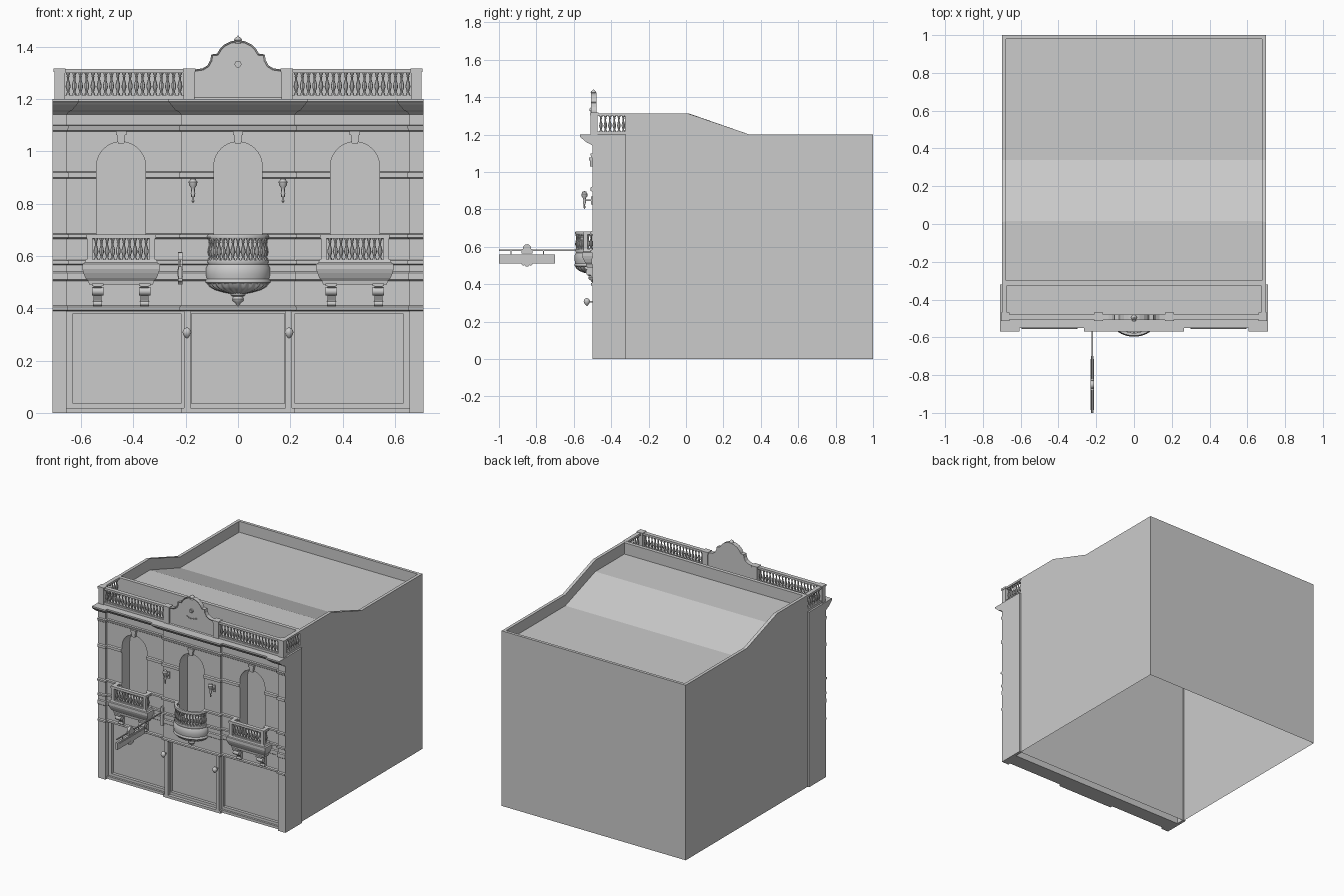
import bpy, bmesh, math
from math import pi, cos, sin

if "Cube" in bpy.data.objects:
    bpy.data.objects.remove(bpy.data.objects["Cube"])

def mesh(name, verts, faces, smooth=False):
    bm = bmesh.new()
    vs = [bm.verts.new(v) for v in verts]
    for f in faces:
        bm.faces.new([vs[i] for i in f])
    bmesh.ops.remove_doubles(bm, verts=bm.verts, dist=1e-5)
    bmesh.ops.recalc_face_normals(bm, faces=bm.faces)
    me = bpy.data.meshes.new(name)
    bm.to_mesh(me)
    bm.free()
    ob = bpy.data.objects.new(name, me)
    bpy.context.collection.objects.link(ob)
    if smooth:
        bpy.ops.object.select_all(action='DESELECT')
        ob.select_set(True)
        bpy.context.view_layer.objects.active = ob
        bpy.ops.object.shade_smooth_by_angle(angle=math.radians(40))
    return ob

def loft(name, rings, caps=True, closed=True, smooth=False):
    n = len(rings[0])
    faces = [(r*n+i, r*n+(i+1) % n, (r+1)*n+(i+1) % n, (r+1)*n+i)
             for r in range(len(rings)-1) for i in range(n if closed else n-1)]
    if caps:
        faces += [tuple(range(n)), tuple(range((len(rings)-1)*n, len(rings)*n))]
    return mesh(name, [v for r in rings for v in r], faces, smooth)

def box(name, x0, x1, y0, y1, z0, z1):
    return loft(name, [[(x0, y0, z), (x1, y0, z), (x1, y1, z), (x0, y1, z)] for z in (z0, z1)])

def prism(name, pts, axis, lo, hi, smooth=False):
    put = {'x': lambda a, b, t: (t, a, b), 'y': lambda a, b, t: (a, t, b)}[axis]
    return loft(name, [[put(a, b, t) for a, b in pts] for t in (lo, hi)], smooth=smooth)

def lathe(name, prof, x, y, z=0, seg=12):
    return loft(name, [[(x+r*cos(2*pi*i/seg), y+r*sin(2*pi*i/seg), z+h) for i in range(seg)]
                       for r, h in prof], smooth=True)

def half_lathe(name, prof, y, sy, seg=48, flute=0):
    # half round seen from the front, flattened in y by sy
    def ring(r, z, fl):
        out = []
        for i in range(seg+1):
            a = pi+pi*i/seg
            k = r*(1+fl*cos(24*a))
            out.append((k*cos(a), y+sy*k*sin(a), z))
        return out
    return loft(name, [ring(r, z, flute) for r, z in prof], closed=False, caps=False, smooth=True)

def disc(name, axis, c, r, t, seg=16):
    a, b = (c[1], c[2]) if axis == 'x' else (c[0], c[2])
    m = c[0] if axis == 'x' else c[1]
    pts = [(a+r*cos(2*pi*i/seg), b+r*sin(2*pi*i/seg)) for i in range(seg)]
    return prism(name, pts, axis, m-t, m+t, True)

# main block: open-bottomed shell with parapet and stepped roof
def ring(hx, ys, zs):
    return [(-hx, y, z) for y, z in zip(ys, zs)] + [(hx, y, z) for y, z in zip(ys[::-1], zs[::-1])]
oy, iy = [-.325, .01, .34, 1], [-.3, .015, .34, .98]
top, roof = [1.313, 1.313, 1.2, 1.2], [1.235, 1.235, 1.125, 1.125]
loft("main_block", [ring(.698, oy, [0]*4), ring(.698, oy, top), ring(.677, iy, top), ring(.677, iy, roof)], caps=False)
rv = ring(.677, iy, roof)
mesh("roof", rv, [(i, i+1, 6-i, 7-i) for i in range(3)])

# facade: moulded profile swept along the stepped plan
prof = [(0, 0), (0, .39), (.008, .393), (.008, .405), (0, .41), (0, .505), (.006, .51), (.006, .535), (0, .54),
        (0, .565), (.01, .57), (.01, .582), (0, .585), (0, .665), (.012, .67), (.012, .682), (0, .685),
        (0, .895), (.01, .9), (.01, .918), (0, .922), (0, 1.075), (.007, 1.08), (.012, 1.098), (0, 1.1),
        (0, 1.14), (.012, 1.15), (.03, 1.157), (.055, 1.178), (.062, 1.185), (.068, 1.19), (.068, 1.2)]
half = [(-.71, -.5, 0), (-.655, -.5, 1), (-.655, -.482, 1), (-.218, -.482, -1), (-.218, -.5, -1)]
plan = half + [(-x, y, -s) for x, y, s in half[::-1]]
facade = loft("facade", [[(x+.7*s*o, y-o, z) for o, z in prof] + [(x, -.38, 1.2), (x, -.38, 0)] for x, y, s in plan])

def cut(c):
    m = facade.modifiers.new("cut", 'BOOLEAN')
    m.operation, m.object, m.solver = 'DIFFERENCE', c, 'EXACT'
    bpy.context.view_layer.objects.active = facade
    bpy.ops.object.modifier_apply(modifier=m.name)
    bpy.data.objects.remove(c)

# arched windows and ground-floor panels
for cx, w, back in ((-.447, .094, -.4), (0, .092, -.415), (.447, .094, -.4)):
    arch = [(cx+w*cos(pi*i/20), 1.036-w+w*sin(pi*i/20)) for i in range(21)]
    cut(prism("window_cutter", [(cx-w, .577), (cx+w, .577)] + arch, 'y', -.62, back))
    # keystone with stepped cap
    fy = -.5 if cx == 0 else -.482
    prism("keystone", [(cx-.012, 1.03), (cx+.012, 1.03), (cx+.016, 1.062), (cx-.016, 1.062)], 'y', fy-.014, fy+.01)
    box("keystone_cap", cx-.02, cx+.02, fy-.018, fy+.01, 1.062, 1.078)
for a, b, c, d, y in ((-.655, -.207, -.63, -.217, -.468), (-.182, .182, -.177, .177, -.478), (.207, .655, .217, .63, -.468)):
    cut(box("panel_cutter", a, b, -.62, y, .018, .388))
    cut(box("panel_cutter", c, d, -.62, y+.02, .036, .38))

# side returns and deck behind the balustrade
for s in (-1, 1):
    box("facade_return", *sorted((s*.69, s*.71)), -.382, -.32, 0, 1.2)
box("facade_deck", -.705, .705, -.385, -.32, 1.18, 1.2)

# shared baluster, scaled to height
BAL = [(.8, 0), (.8, .08), (.45, .12), (.55, .2), (1, .36), (.85, .5), (.4, .68), (.4, .78), (.7, .82), (.4, .86), (.8, .92), (.8, 1)]
base_bal = lathe("baluster", [(.0095*r, z) for r, z in BAL], 0, 0, 0, 8)
def baluster(x, y, z, h):
    ob = bpy.data.objects.new("baluster", base_bal.data)
    ob.location, ob.scale = (x, y, z), (1, 1, h)
    bpy.context.collection.objects.link(ob)

# roof balustrade
for s in (-1, 1):
    for z0, z1, e in ((1.2, 1.216, .002), (1.3, 1.314, .004)):
        box("roof_rail", *sorted((s*.2, s*.695)), -.502-e, -.482+e, z0, z1)
        box("side_rail", *sorted((s*(.676-e), s*(.696+e))), -.49, -.322, z0, z1)
    for c, w in ((.682, .02), (.187, .021)):
        box("roof_pier", s*c-w, s*c+w, -.51, -.472, 1.2, 1.308)
        box("roof_pier_cap", s*c-w-.003, s*c+w+.003, -.513, -.469, 1.303, 1.317)
    for i in range(19):
        baluster(s*(.222+.4275*i/18), -.492, 1.214, .088)
    for i in range(6):
        baluster(s*.686, -.455+.024*i, 1.214, .088)

# curved gable with sunk panel and ornament
out = [(.185, 1.2), (.185, 1.3), (.168, 1.312), (.135, 1.317), (.117, 1.328), (.106, 1.348), (.102, 1.37), (.08, 1.373),
       (.07, 1.39), (.052, 1.408), (.028, 1.42), (0, 1.425)]
gable = prism("gable", out + [(-x, z) for x, z in out[-2::-1]], 'y', -.508, -.478)
bm = bmesh.new()
bm.from_mesh(gable.data)
front = [f for f in bm.faces if f.normal.y < -.9]
bmesh.ops.inset_region(bm, faces=front, thickness=.007, depth=0)
bmesh.ops.translate(bm, verts=list({v for f in front for v in f.verts}), vec=(0, .006, 0))
bm.to_mesh(gable.data)
bm.free()
lathe("gable_finial", [(.014, 0), (.009, .006), (.015, .013), (.012, .02), (.004, .026), (0.001, .03)], 0, -.495, 1.412)
disc("gable_boss", 'y', (0, -.504, 1.333), .013, .007)
disc("gable_boss_centre", 'y', (0, -.508, 1.333), .007, .008)
for i in range(-3, 4):
    disc("gable_garland", 'y', (i*.012, -.503, 1.28+.0009*i*i), .005, .004, 8)

# side balconies on scrolled brackets
for cx in (-.447, .447):
    tray = [(.122, .048, .49), (.126, .05, .505), (.136, .058, .515), (.144, .068, .535), (.148, .073, .55),
            (.148, .073, .57), (.14, .068, .574), (.135, .066, .587)]
    loft("balcony_tray", [[(cx-w, -.475, z), (cx-w, -.482-d, z), (cx+w, -.482-d, z), (cx+w, -.475, z)] for w, d, z in tray])
    box("balcony_rail", cx-.133, cx+.133, -.55, -.524, .666, .682)
    for s in (-1, 1):
        box("balcony_side_rail", *sorted((cx+s*.106, cx+s*.133)), -.53, -.478, .666, .682)
        box("balcony_pier", *sorted((cx+s*.109, cx+s*.13)), -.548, -.527, .58, .67)
        baluster(cx+s*.12, -.508, .585, .083)
        bx = cx+s*.09
        bracket = [(-.475, .495), (-.54, .495), (-.54, .483), (-.522, .475), (-.512, .45), (-.5, .43), (-.494, .41), (-.475, .41)]
        prism("balcony_bracket", bracket, 'x', bx-.015, bx+.015)
        disc("bracket_scroll", 'x', (bx, -.52, .465), .016, .022)
        disc("bracket_foot", 'x', (bx, -.495, .418), .009, .017, 12)
        box("bracket_cap", bx-.022, bx+.022, -.544, -.475, .485, .495)
    for i in range(10):
        baluster(cx-.096+.192*i/9, -.537, .585, .083)

# rounded centre balcony: fluted bowl, rails and pendant
SY = .78
half_lathe("bowl", [(.001, .585), (.116, .585), (.118, .575), (.114, .568), (.122, .555), (.123, .53), (.119, .512), (.124, .506), (.124, .498), (.112, .492)], -.5, SY)
half_lathe("bowl_underside", [(.114, .494), (.105, .482), (.085, .47), (.055, .461), (.03, .456)], -.5, SY, 96, .035)
half_lathe("bowl_pendant", [(.03, .46), (.026, .448), (.018, .444), (.022, .436), (.02, .428), (.01, .42), (.006, .414), (.001, .408)], -.5, 1, 24)
half_lathe("round_rail", [(.098, .666), (.117, .666), (.12, .672), (.117, .682), (.098, .682), (.098, .666)], -.5, SY)
for i in range(17):
    a = pi+pi*(i+.5)/17
    baluster(.107*cos(a), -.5+SY*.107*sin(a), .583, .085)

# wall lamps on two levels
for s in (-1, 1):
    x = s*.172
    lathe("upper_lamp", [(.001, .803), (.005, .808), (.004, .825), (.009, .84), (.006, .85), (.008, .86), (.015, .87),
                         (.017, .883), (.012, .889), (.012, .894), (.001, .898)], x, -.543)
    box("upper_lamp_arm", x-.004, x+.004, -.54, -.495, .845, .853)
    box("upper_lamp_plate", x-.008, x+.008, -.507, -.495, .825, .87)
    x = s*.195
    lathe("lower_lamp", [(.001, .284), (.005, .287), (.013, .297), (.017, .308), (.014, .318), (.008, .324), (.001, .326)], x, -.53)
    box("lower_lamp_arm", x-.004, x+.004, -.53, -.49, .302, .31)

# hanging sign on a projecting rod
SX = -.221
box("sign_rod", SX-.003, SX+.003, -1, -.49, .578, .585)
box("sign_board", SX-.007, SX+.007, -1, -.7, .512, .56)
box("sign_inset", SX-.01, SX+.01, -.985, -.715, .522, .55)
for y in (-.935, -.762):
    box("sign_hanger", SX-.002, SX+.002, y-.003, y+.003, .555, .58)
disc("sign_crest", 'x', (SX, -.85, .592), .022, .009)
box("sign_crest_base", SX-.009, SX+.009, -.88, -.82, .565, .588)
for y, r in ((-.85, .016), (-.87, .01), (-.83, .01)):
    disc("sign_drop", 'x', (SX, y, .51), r, .008, 12)
box("sign_wall_plate", SX-.009, SX+.009, -.512, -.478, .49, .615)
bpy.data.objects.remove(base_bal)
